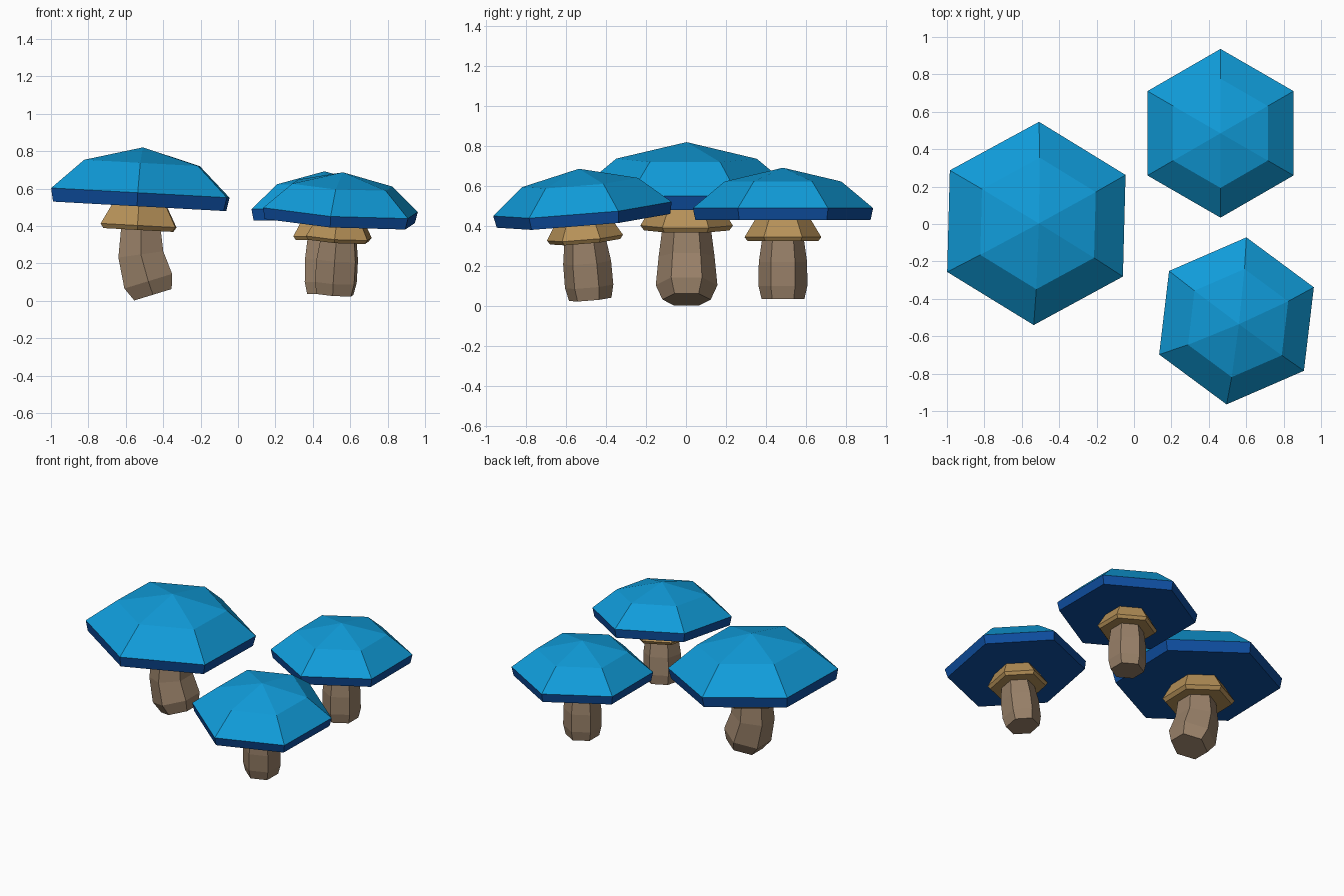
import bpy, bmesh, math
from mathutils import Matrix, Vector

if "Cube" in bpy.data.objects:
    bpy.data.objects.remove(bpy.data.objects["Cube"])


def srgb(r, g, b):
    def lin(c):
        c /= 255
        return c / 12.92 if c <= 0.04045 else ((c + 0.055) / 1.055) ** 2.4
    return (lin(r), lin(g), lin(b), 1)


def material(name, rgb):
    m = bpy.data.materials.new(name)
    m.diffuse_color = srgb(*rgb)
    m.use_nodes = True
    m.node_tree.nodes["Principled BSDF"].inputs["Base Color"].default_value = m.diffuse_color
    return m


CAP = material("sky_blue", (16, 156, 218))
RIM = material("deep_blue", (14, 78, 160))
COLLAR = material("ochre", (182, 145, 88))
STEM = material("taupe", (152, 128, 104))


def loft(name, rings, mats, matrix, rule=None):
    """Six-sided skin through rings of (x, z, radius, tilt degrees); radius 0 is a tip."""
    bm = bmesh.new()
    loops = []
    for x, z, r, tilt in rings:
        c = Vector((x, 0, z))
        if r == 0:
            loops.append([bm.verts.new(c)])
            continue
        rot = Matrix.Rotation(math.radians(-tilt), 3, 'Y')
        loops.append([bm.verts.new(c + rot @ Vector((r * math.cos(a), r * math.sin(a), 0)))
                      for a in (math.radians(90 + 60 * i) for i in range(6))])
    for lo, hi in zip(loops, loops[1:]):
        for i in range(6):
            j = (i + 1) % 6
            if len(hi) == 1:
                bm.faces.new((lo[i], lo[j], hi[0]))
            else:
                bm.faces.new((lo[i], lo[j], hi[j], hi[i]))
    for end in (loops[0], loops[-1]):
        if len(end) > 1:
            bm.faces.new(end)
    bmesh.ops.recalc_face_normals(bm, faces=bm.faces)
    if rule:
        for f in bm.faces:
            f.material_index = rule(f.calc_center_median())
    me = bpy.data.meshes.new(name)
    bm.to_mesh(me)
    bm.free()
    for m in mats:
        me.materials.append(m)
    ob = bpy.data.objects.new(name, me)
    bpy.context.collection.objects.link(ob)
    ob.matrix_world = matrix


# Profiles measured from the centre of the cap's widest ring
CAP_RINGS = [(0, -.06, .438, 0), (0, 0, .451, 0), (0, .133, .292, 0), (0, .202, 0, 0)]
COLLAR_RINGS = [(0, -.165, .177, 0), (0, -.145, .192, 0), (0, -.05, .135, 0)]
STRAIGHT = [(0, -.455, .107, 0), (0, -.39, .122, 0), (0, -.27, .121, 0),
            (0, -.16, .105, 0), (0, -.10, .10, 0)]
BENT = [(.056, -.452, .10, 17), (.035, -.392, .128, 17), (.002, -.273, .116, 8),
        (.002, -.165, .102, 0), (.002, -.10, .10, 0)]


def mushroom(name, centre, scale, lean, turn, stem, stem_leans=True):
    base = Matrix.Translation(centre)
    size = Matrix.Scale(scale, 4)
    spin = Matrix.Rotation(math.radians(turn), 4, 'Z')
    tilt = Vector((0, 0, 1)).rotation_difference(Vector((*lean, 1))).to_matrix().to_4x4()
    m = base @ tilt @ spin @ size
    loft(name + "_cap", CAP_RINGS, [CAP, RIM], m, lambda c: 0 if c.z > 0 else 1)
    loft(name + "_collar", COLLAR_RINGS, [COLLAR], m)
    loft(name + "_stem", stem, [STEM], m if stem_leans else base @ size)


mushroom("large_mushroom", (-.522, .003, .577), 1.205, (.055, 0), -1.5, BENT, False)
mushroom("back_mushroom", (.4625, .485, .49), 1, (0, 0), 0, STRAIGHT)
mushroom("front_mushroom", (.548, -.518, .486), 1, (.065, -.087), -6.6, STRAIGHT)
